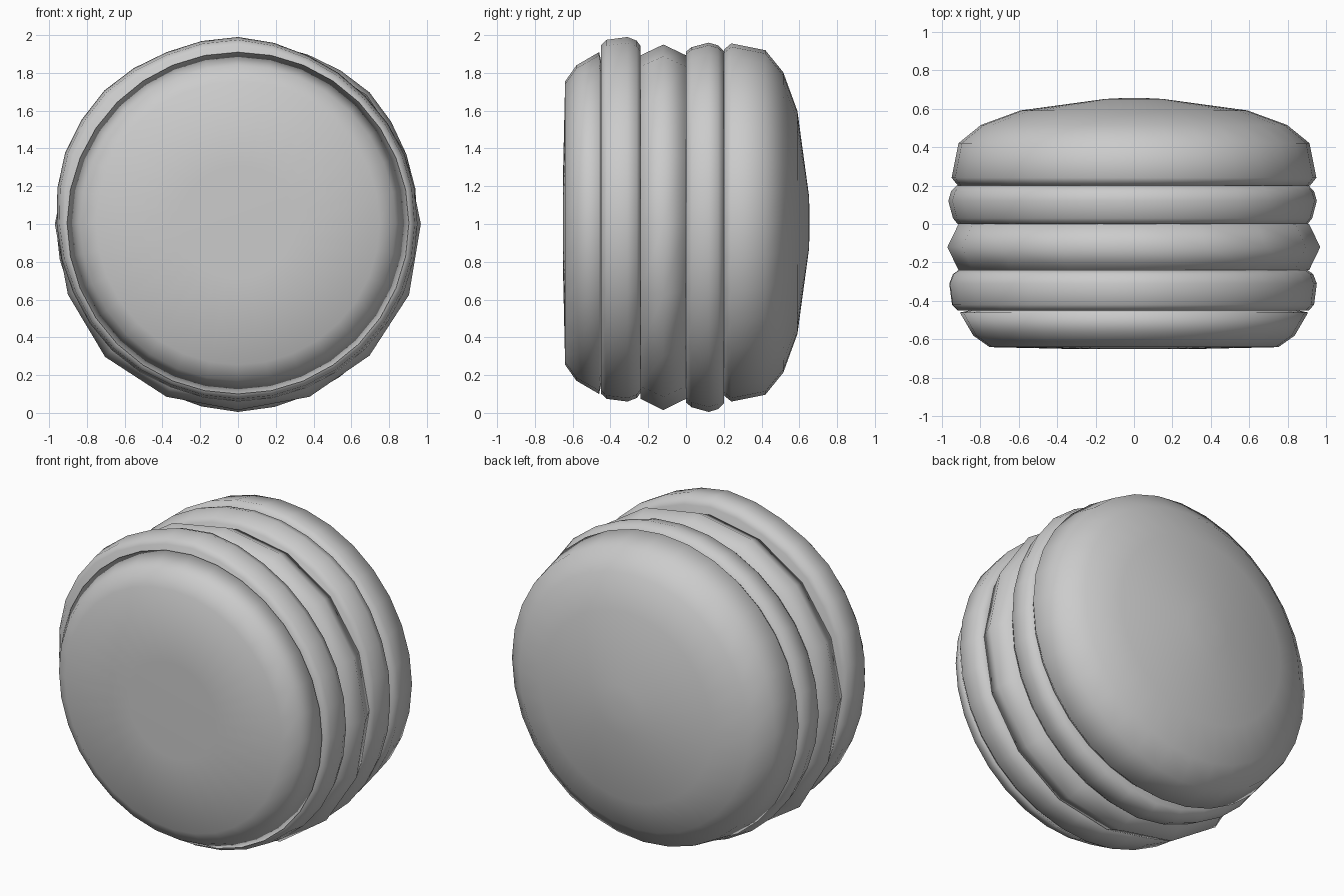
import bpy, bmesh, math

if "Cube" in bpy.data.objects:
    bpy.data.objects.remove(bpy.data.objects["Cube"])

CZ = 1.0  # height of the stack's axis, which runs along y


def layer(name, profile, sides, wobble=(1.0,), cz=CZ):
    """Closed disc layer: profile is (y, radius) rings, wobble scales radius by angle."""
    bm = bmesh.new()
    n = len(wobble)
    rings = []
    for y, r in profile:
        ring = []
        for i in range(sides):
            a = 2 * math.pi * i / sides
            t = i * n / sides
            k = int(t)
            f = t - k
            f = f * f * (3 - 2 * f)
            rr = r * (wobble[k % n] * (1 - f) + wobble[(k + 1) % n] * f)
            ring.append(bm.verts.new((rr * math.cos(a), y, cz + rr * math.sin(a))))
        rings.append(ring)
    for a, b in zip(rings, rings[1:]):
        for i in range(sides):
            j = (i + 1) % sides
            bm.faces.new((a[i], a[j], b[j], b[i]))
    for ring, y in ((rings[0], profile[0][0]), (rings[-1], profile[-1][0])):
        c = bm.verts.new((0, y, cz))
        for i in range(sides):
            bm.faces.new((c, ring[i], ring[(i + 1) % sides]))
    bmesh.ops.recalc_face_normals(bm, faces=bm.faces)
    mesh = bpy.data.meshes.new(name)
    bm.to_mesh(mesh)
    bm.free()
    ob = bpy.data.objects.new(name, mesh)
    bpy.context.collection.objects.link(ob)
    for p in mesh.polygons:
        p.use_smooth = True
    return ob


# Flat bottom bun at the front
layer("bottom_bun", [(-0.65, 0.30), (-0.64, 0.75), (-0.58, 0.835), (-0.46, 0.905),
                     (-0.45, 0.86)], 32, cz=1.005)

# Front filling, bulging at the upper left
layer("front_filling", [(-0.45, 0.955), (-0.42, 0.985), (-0.31, 1.0), (-0.26, 0.98), (-0.24, 0.95)],
      32, (.95, .955, .955, .965, .99, .985, 1.0, .99,
           .96, .945, .945, .935, .94, .94, .945, .95))

# Faceted middle filling with a pointed rim
layer("middle_filling", [(-0.24, 0.94), (-0.12, 1.0), (0.0, 0.94)],
      16, (.968, .965, .965, .96, .95, .955, .96, .965,
           .97, .975, .995, .99, .985, .99, .985, .98))

# Rear filling, sagging at the bottom
layer("rear_filling", [(0.0, 0.95), (0.03, 0.975), (0.12, 1.0), (0.17, 0.985), (0.20, 0.955)],
      32, (.95, .965, .985, .97, .96, .955, .955, .96,
           .965, .96, .965, .975, .995, .98, .965, .955))

# Domed top bun at the back
layer("top_bun", [(0.20, 0.915), (0.24, 0.948), (0.42, 0.912), (0.515, 0.795),
                  (0.59, 0.59), (0.65, 0.15), (0.655, 0.05)], 32, cz=1.008)
